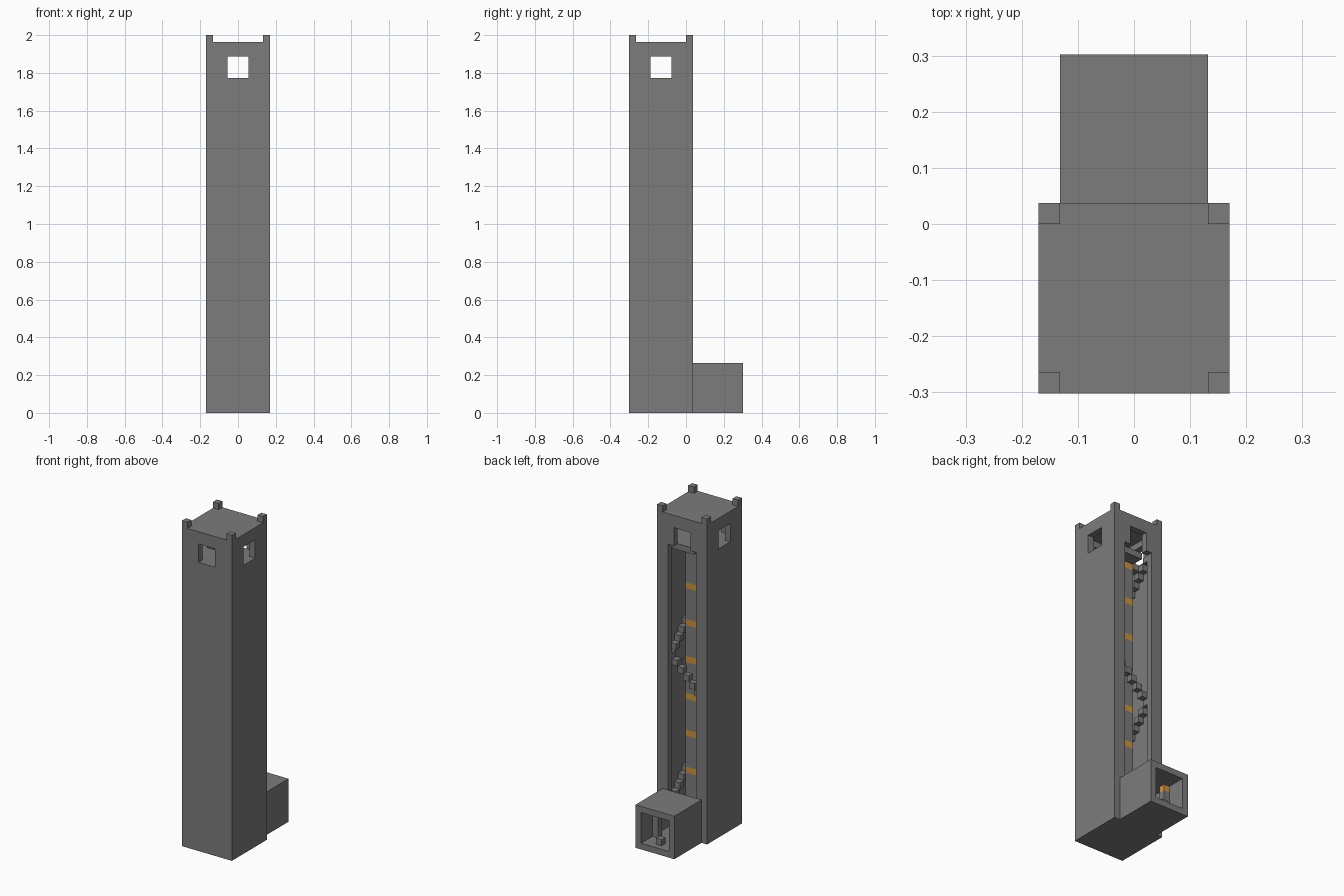
import bpy
import bmesh
from mathutils import Vector

U = 2 / 53      # one building block
MID = -3.5      # tower centre along y, in blocks

if "Cube" in bpy.data.objects:
    bpy.data.objects.remove(bpy.data.objects["Cube"], do_unlink=True)


def make_material(name, rgb):
    mat = bpy.data.materials.new(name)
    mat.use_nodes = True
    mat.diffuse_color = (*rgb, 1)
    bsdf = next(n for n in mat.node_tree.nodes if n.type == "BSDF_PRINCIPLED")
    bsdf.inputs["Base Color"].default_value = (*rgb, 1)
    return mat


STONE = make_material("stone grey", (0.2, 0.2, 0.2))
LAMP = make_material("lamp orange", (0.62, 0.29, 0.05))


def add_box(bm, lo, hi):
    """Axis-aligned box between two corners given in blocks."""
    lo, hi = Vector(lo), Vector(hi)
    verts = bmesh.ops.create_cube(bm, size=1)["verts"]
    for v in verts:
        v.co = Vector(((lo + hi)[i] / 2 + v.co[i] * (hi - lo)[i] for i in range(3))) * U


def finish(name, bm):
    mesh = bpy.data.meshes.new(name)
    bm.to_mesh(mesh)
    bm.free()
    mesh.materials.append(STONE)
    obj = bpy.data.objects.new(name, mesh)
    bpy.context.scene.collection.objects.link(obj)
    return obj


def box(name, lo, hi):
    bm = bmesh.new()
    add_box(bm, lo, hi)
    return finish(name, bm)


def cut(obj, *boxes):
    """Subtract boxes, bake the result and drop the cutters."""
    cutters = []
    for lo, hi in boxes:
        cutter = box("cutter", lo, hi)
        cutter.hide_render = True
        mod = obj.modifiers.new("cut", "BOOLEAN")
        mod.operation = "DIFFERENCE"
        mod.solver = "EXACT"
        mod.object = cutter
        cutters.append(cutter)
    bpy.context.view_layer.update()
    deps = bpy.context.evaluated_depsgraph_get()
    mesh = bpy.data.meshes.new_from_object(obj.evaluated_get(deps))
    obj.modifiers.clear()
    obj.data = mesh
    for cutter in cutters:
        bpy.data.objects.remove(cutter, do_unlink=True)


def band_lamps(obj, cuts, is_lamp):
    """Slice a block at given heights and colour the lamp layers."""
    obj.data.materials.append(LAMP)
    bm = bmesh.new()
    bm.from_mesh(obj.data)
    for z in cuts:
        geom = bm.verts[:] + bm.edges[:] + bm.faces[:]
        bmesh.ops.bisect_plane(bm, geom=geom, plane_co=(0, 0, z * U), plane_no=(0, 0, 1))
    for f in bm.faces:
        f.material_index = int(is_lamp(f.calc_center_median().z / U))
    bm.to_mesh(obj.data)
    bm.free()


# Tower shell: hollow, windows on all sides, tall slot in the back wall
tower = box("tower_shell", (-4.5, -8, 0), (4.5, 1, 52))
cut(tower,
    ((-3.5, -7, 1), (3.5, 0, 51)),
    ((-2.5, -1, 1), (2.5, 2, 47)),
    ((-1.5, -9, 47), (1.5, 2, 50)),
    ((-6, MID - 1.5, 47), (6, MID + 1.5, 50)))

# Corner posts on the roof
bm = bmesh.new()
for sx in (-1, 1):
    for sy in (-1, 1):
        x, y = sx * 4, MID + sy * 4
        add_box(bm, (x - 0.5, y - 0.5, 52), (x + 0.5, y + 0.5, 53))
finish("roof_corner_posts", bm)

# Entrance tunnel behind the tower
tunnel = box("entrance_tunnel", (-3.5, 1, 0), (3.5, 8, 7))
cut(tunnel, ((-2.5, 0, 1), (2.5, 9, 6)))
box("entrance_block", (-0.5, 6, 1), (0.5, 7, 2))
for side, x in (("left", 2), ("right", -2)):
    post = box(side + "_tunnel_post", (x - 0.5, 4, 1), (x + 0.5, 5, 6))
    band_lamps(post, [5], lambda z: z > 5)

# Central core with a lamp layer every six blocks
core = box("stair_core", (-1.5, MID - 1.5, 1), (1.5, MID + 1.5, 46))
starts = range(3, 46, 6)
band_lamps(core, [z + i for z in starts for i in (0, 1)],
           lambda z: 1 < z < 45.99 and int(z) % 6 == 3)

# Lookout floor with the stair hole
floor = box("lookout_floor", (-3.5, -7, 46), (3.5, 0, 47))
cut(floor, ((-4, -3, 45), (-1.5, 1, 48)))

# Spiral stairs along the walls, one block up per step
side_start = [(-3, 3), (3, 3), (3, -3), (-3, -3)]
side_step = [(1, 0), (0, -1), (-1, 0), (0, 1)]
bm = bmesh.new()
for top in range(2, 48):
    side, n = divmod((top + 1) % 24, 6)
    x = side_start[side][0] + side_step[side][0] * n
    y = MID + side_start[side][1] + side_step[side][1] * n
    add_box(bm, (x - 0.5, y - 0.5, top - 1), (x + 0.5, y + 0.5, top))
finish("spiral_stairs", bm)
